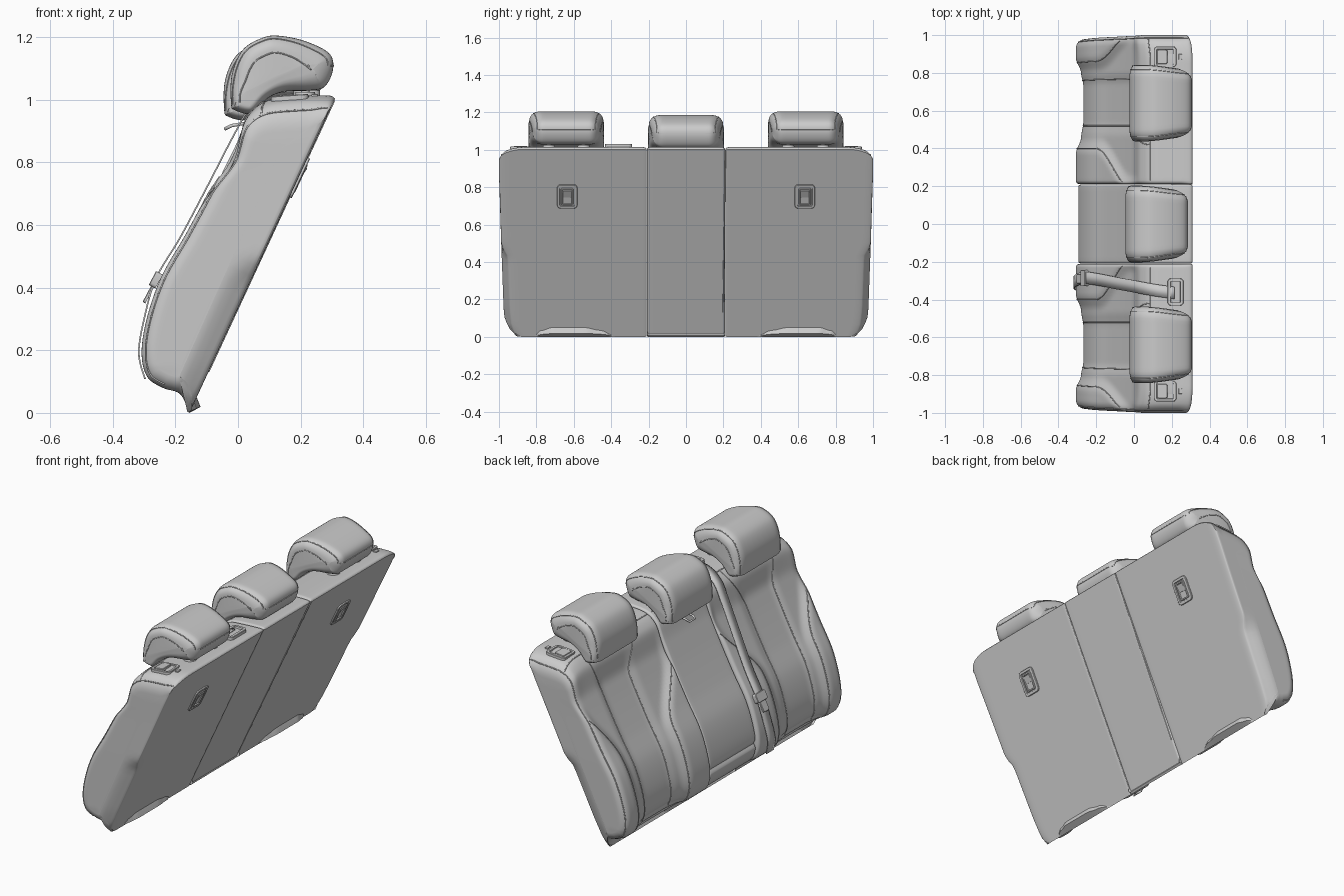
import bpy, bmesh
from math import sin, cos, pi, sqrt, radians, exp, atan2
from mathutils import Vector as V, Matrix

if "Cube" in bpy.data.objects:
    bpy.data.objects.remove(bpy.data.objects["Cube"])

def ss(a, b, x):
    t = max(0, min(1, (x - a) / (b - a)))
    return t * t * (3 - 2 * t)

def interp(tab, x):
    for (a, fa), (b, fb) in zip(tab, tab[1:]):
        if x <= b:
            return fa + (fb - fa) * max(0, (x - a) / (b - a))
    return tab[-1][1]

def spline(pts, k, closed=False):
    # Catmull-Rom curve through the points
    pts = [V(p) for p in pts]
    n, out = len(pts), []
    for i in range(n if closed else n - 1):
        g = (lambda j: pts[j % n]) if closed else (lambda j: pts[max(0, min(n - 1, j))])
        a, b, c, d = g(i - 1), g(i), g(i + 1), g(i + 2)
        for s in range(k):
            t = s / k
            out.append(0.5 * (2*b + (c - a)*t + (2*a - 5*b + 4*c - d)*t*t + (3*b - a - 3*c + d)*t**3))
    return out if closed else out + [pts[-1]]

def finish(name, bm, angle=40):
    bmesh.ops.recalc_face_normals(bm, faces=bm.faces)
    me = bpy.data.meshes.new(name)
    bm.to_mesh(me)
    bm.free()
    ob = bpy.data.objects.new(name, me)
    bpy.context.collection.objects.link(ob)
    bpy.ops.object.select_all(action='DESELECT')
    ob.select_set(True)
    bpy.context.view_layer.objects.active = ob
    bpy.ops.object.shade_smooth_by_angle(angle=radians(angle))
    return ob

def loft(name, prof, y0, y1, R, r, rad, warp, axis, steps):
    # cushion: side profile swept across y with rounded ends and ringed caps
    n = len(prof)
    nrm = []
    for i in range(n):
        t = (prof[(i + 1) % n] - prof[i - 1]).normalized()
        nrm.append(V((-t.y, t.x)))
    a, ab = V(axis[0]), V(axis[1]) - V(axis[0])
    def at(i, y, k=0):
        ins = 0
        for e, Re, re in ((y - y0, R[0], r[0]), (y1 - y, R[1], r[1])):
            if e < Re:
                ins = re * (1 - sqrt(max(0, 1 - (1 - e / Re) ** 2)))
        q = prof[i] - nrm[i] * ins * rad(prof[i])
        f = max(0, min(1, (q - a).dot(ab) / ab.dot(ab)))
        return warp(q.lerp(a + ab * f, k), nrm[i], y, 1 - k)
    arc = [1 - cos(radians(d)) for d in range(0, 90, 13)]
    st = [(y0, k) for k in (.95, .65, .35, .12)] + [(y0 + R[0] * c, 0) for c in arc]
    lo, hi = y0 + R[0], y1 - R[1]
    st += [(lo + (hi - lo) * j / steps, 0) for j in range(steps + 1)]
    st += [(y1 - R[1] * c, 0) for c in reversed(arc)] + [(y1, k) for k in (.12, .35, .65, .95)]
    bm = bmesh.new()
    rows = [[bm.verts.new(at(i, y, k)) for i in range(n)] for y, k in st]
    for A, B in zip(rows, rows[1:]):
        for i in range(n):
            j = (i + 1) % n
            bm.faces.new((A[i], A[j], B[j], B[i]))
    bm.faces.new(rows[0])
    bm.faces.new(rows[-1])
    finish(name, bm)
    return at

def tube(name, pts, rad=.003, closed=False):
    cu = bpy.data.curves.new(name, 'CURVE')
    cu.dimensions = '3D'
    cu.bevel_depth, cu.bevel_resolution = rad, 1
    sp = cu.splines.new('POLY')
    sp.points.add(len(pts) - 1)
    for p, q in zip(sp.points, pts):
        p.co = (*q, 1)
    sp.use_cyclic_u = closed
    bpy.context.collection.objects.link(bpy.data.objects.new(name, cu))

def block(name, loc, size, ang=0, round_=.01, hollow=0, depth=0):
    # rounded plate facing its local z, optionally with a sunken middle
    bm = bmesh.new()
    bmesh.ops.create_cube(bm, size=1)
    bmesh.ops.scale(bm, vec=size, verts=bm.verts)
    up = [e for e in bm.edges if abs(e.verts[0].co.z - e.verts[1].co.z) > 1e-5]
    bmesh.ops.bevel(bm, geom=up, offset=round_, segments=4, affect='EDGES', profile=.5)
    bm.normal_update()
    top = [f for f in bm.faces if f.normal.z > .9]
    bmesh.ops.inset_region(bm, faces=top, thickness=.002, depth=.002)
    if hollow:
        bmesh.ops.inset_region(bm, faces=top, thickness=hollow)
        bmesh.ops.inset_region(bm, faces=top, thickness=.002, depth=-depth)
    bm.transform(Matrix.Translation(loc) @ Matrix.Rotation(ang, 4, 'Y'))
    return finish(name, bm, 30)

def disc(name, loc, rad, h):
    bm = bmesh.new()
    bmesh.ops.create_cone(bm, cap_ends=True, segments=24, radius1=rad, radius2=rad * .9, depth=h)
    bmesh.ops.translate(bm, vec=loc, verts=bm.verts)
    finish(name, bm, 40)

# seat back side profile: curved front, straight rear board
tip, top = V((-.155, 0)), V((.31, 1.003))
front = spline([tip, (-.185, .06), (-.24, .08), (-.29, .115), (-.308, .19), (-.292, .30), (-.245, .435),
                (-.165, .575), (-.085, .725), (-.005, .885), (.04, .96), (.10, 1.0), (.2, 1.012),
                (.29, 1.014), top], 10)
nf = len(front)
prof = front + [top.lerp(tip, i / 30) for i in range(1, 30)]
u = (top - tip).normalized()
board = V((-u.y, u.x))
depth = lambda p: max(0, (p - tip).dot(board))
y_in = lambda z: .40 - .20 * ss(.5, .82, z)
y_out = lambda z: .87 + .15 * ss(.5, .85, z)
side_w = [(0, .935), (.05, .965), (.15, .975), (.5, .988), (.92, 1.0)]

def seat_warp(sign):
    def warp(q, n, y, w):
        d, z = depth(q), q.y
        # recessed insert between the two bolsters
        bol = max(1 - ss(y_in(z) - .03, y_in(z) + .06, y), ss(y_out(z) - .06, y_out(z) + .03, y))
        cup = .028 * (1 - bol) + .012 * ss(.46, .54, y) * (1 - ss(.74, .81, y))
        q = q - n * cup * w * ss(.2, .7, -n.x) * (1 - ss(.82, .96, z))
        # rounded upper corner, slid along the board
        s = max(0, (y - .86) / .14)
        drop = .06 * (1 - sqrt(max(0, 1 - s * s))) * ss(.7, 1, z)
        q = q - V((.463, 1)) * drop
        # side taper and lower rear chamfer
        W = interp(side_w, z) - .035 * max(0, 1 - d / .07) * (1 - ss(.42, .5, z))
        return V((q.x, sign * y * (1 + (W - 1) * ss(.5, 1, y)), q.y))
    return warp

def middle_warp(q, n, y, w):
    cut = .012 + .014 * exp(-((q.y - .2) / .014) ** 2)
    q = q - n * cut * w * ss(.2, .7, -n.x) * (1 - ss(.85, .97, q.y))
    return V((q.x, y, q.y))

spine = ((-.19, .12), (.15, .88))
shelf = min(range(nf), key=lambda i: abs(front[i].x - .085) + (front[i].y < .9))
lim = lambda R: (lambda p: min(1, (.008 + .6 * depth(p)) / R))
for sign, side in ((1, 'left'), (-1, 'right')):
    at = loft(side + '_seat_back', prof, .211, 1, (.02, .05), (.02, .045), lim(.045), seat_warp(sign), spine, 44)
    # upholstery seams
    run = [i for i in range(25, shelf + 1)]
    for nm, fy in (('inner_insert', lambda z: .52 - .10 * ss(.8, 1, z)), ('outer_insert', lambda z: .77 + .05 * ss(.8, 1, z)),
                   ('inner_bolster', y_in), ('outer_bolster', y_out)):
        tube(f'{side}_{nm}_seam', [at(i, fy(front[i].y)) for i in run if .215 < fy(front[i].y) < .985])
    tube(side + '_side_seam', [at(i, .985) for i in range(20, nf - 6)])
    tube(side + '_shelf_seam', [at(shelf, .23 + .75 * j / 40) for j in range(41)])
    # release handle pocket on the shoulder
    block(side + '_release_bezel', (.165, sign * .885, 1.006), (.12, .11, .014), radians(-4), .02, .012, .008)
    block(side + '_release_lever', (.15, sign * .885, 1.008), (.055, .075, .014), radians(-8), .01)
    block(side + '_lock_flag', (.245, sign * .885, 1.014), (.02, .03, .006), 0, .004)
    # latch on the rear board
    ang = atan2(u.y, -u.x)
    c = tip.lerp(top, .75)
    block(side + '_latch_bezel', (c.x, sign * .635, c.y), (.14, .108, .012), ang, .02, .012, .005)
    block(side + '_latch_frame', (c.x, sign * .635, c.y), (.10, .065, .016), ang, .008, .006, .006)
    block(side + '_latch_paddle', (c.x + .008, sign * .635, c.y + .015), (.045, .048, .012), ang + .2, .004)

# fold-down centre section with its lower pad groove
mid = loft('centre_armrest', prof, -.209, .209, (.014, .014), (.014, .014), lim(.014), middle_warp, spine, 16)
tube('centre_shelf_seam', [mid(shelf, -.19 + .38 * j / 12) for j in range(13)])
tube('centre_pull_loop', [(.02, -.03, .925), (-.02, -.03, .918), (-.04, -.025, .908), (-.04, .025, .908),
                          (-.02, .03, .918), (.02, .03, .925)], .006)

# split line on the rear board
a, b = tip.lerp(top, .13), tip.lerp(top, .995)
tube('rear_split_line', [(a.x, .198, a.y), (b.x, .211, b.y)], .003)

# headrests
head = spline([(-.022, .985), (-.02, 1.08), (.015, 1.16), (.077, 1.198), (.13, 1.205), (.214, 1.188), (.29, 1.15),
               (.304, 1.10), (.278, 1.043), (.23, 1.03), (.15, 1.027), (.096, 1.006), (.056, .963), (.03, .955),
               (-.01, .967)], 6, True)
for nm, cy, off, gap in (('left', .64, (0, 0), .093), ('centre', 0, (-.022, -.02), .078), ('right', -.64, (0, 0), .093)):
    def hw(q, n, y, w):
        taper = 1 - .13 * ss(.05, .32, q.x) + .012 * (1 - w)
        return V((q.x + off[0], cy + y * taper, q.y + off[1]))
    hr = lambda p: 1 + .7 * ss(.1, .3, p.x) - .45 * (1 - ss(1.0, 1.08, p.y))
    at = loft(nm + '_headrest', head, -.2, .2, (.06, .06), (.045, .045), hr, hw, ((.03, 1.03), (.2, 1.11)), 14)
    for s in (-1, 1):
        tube(f'{nm}_headrest_face_seam', [at(i, s * .178) for i in range(0, 42)], .0025)
        tube(f'{nm}_headrest_side_seam', [at(i, s * .2, .12) for i in range(0, 46)], .0025)
        disc(f'{nm}_headrest_post', (.215 + off[0], cy + s * gap, 1.02), .014, .08)
        disc(f'{nm}_post_collar', (.215 + off[0], cy + s * gap, 1.018), .034, .016)
    ys = [-.17 + .34 * j / 12 for j in range(13)]
    tube(nm + '_headrest_rear_seam', [at(41, y) for y in ys], .0025)

# seat belt with its shoulder guide, buckle and tongue
block('belt_guide', (.22, -.36, 1.02), (.085, .145, .02), 0, .02, .014, .01)
path = spline([(.215, -.365, 1.028), (.12, -.352, 1.022), (.04, -.338, .974), (-.012, -.328, .89), (-.10, -.312, .72),
               (-.185, -.295, .56), (-.262, -.285, .43), (-.30, -.295, .30), (-.317, -.31, .19), (-.297, -.325, .108)], 6)
bm = bmesh.new()
strip = [(bm.verts.new(p + V((0, .032, 0))), bm.verts.new(p - V((0, .032, 0)))) for p in path]
for A, B in zip(strip, strip[1:]):
    bm.faces.new((*A, B[1], B[0]))
belt = finish('seat_belt', bm)
so = belt.modifiers.new('thickness', 'SOLIDIFY')
so.thickness, so.offset = .005, 0
block('belt_buckle', (-.262, -.287, .425), (.05, .085, .022), radians(-62), .01)
block('belt_tongue', (-.282, -.29, .385), (.075, .05, .008), radians(-62), .008)
